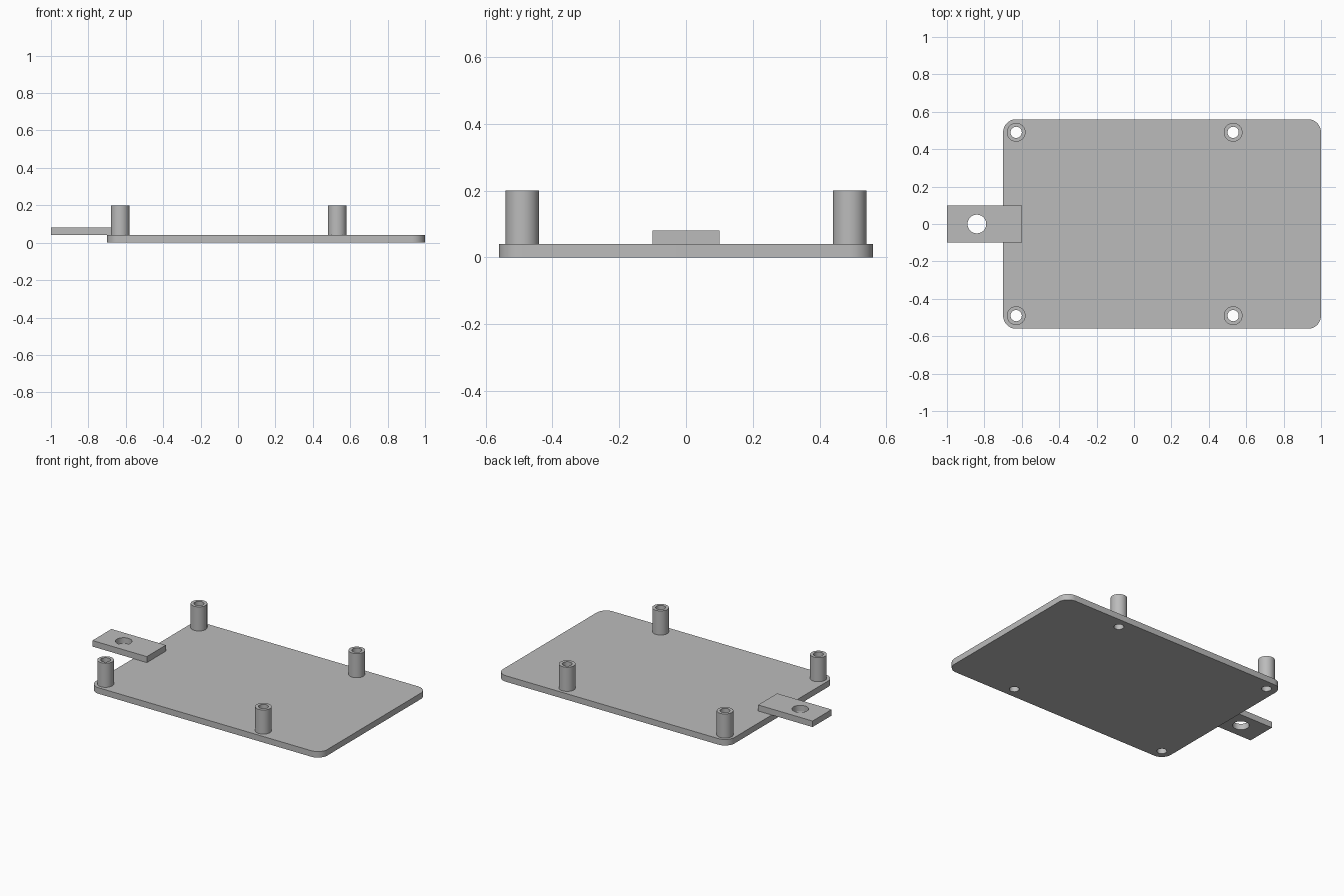
import bpy, bmesh
from math import sin, cos, pi, radians

if "Cube" in bpy.data.objects:
    bpy.data.objects.remove(bpy.data.objects["Cube"], do_unlink=True)

grey = bpy.data.materials.new("plain grey")
grey.use_nodes = True
colour = (0.5, 0.5, 0.5, 1)
grey.diffuse_color = colour
grey.node_tree.nodes["Principled BSDF"].inputs["Base Color"].default_value = colour


def arc(x, y, r, start=0, sweep=2 * pi, steps=48, closed=True):
    count = steps if closed else steps + 1
    return [(x + r * cos(start + sweep * i / steps),
             y + r * sin(start + sweep * i / steps)) for i in range(count)]


def slab(name, loops, bottom, top):
    """Fill an outline and its holes, then extrude it upwards."""
    bm = bmesh.new()
    edges = []
    for loop in loops:
        verts = [bm.verts.new((x, y, bottom)) for x, y in loop]
        edges += [bm.edges.new((v, verts[i - 1])) for i, v in enumerate(verts)]
    bmesh.ops.triangle_fill(bm, edges=edges, use_beauty=True)
    result = bmesh.ops.extrude_face_region(bm, geom=bm.faces[:], use_keep_orig=True)
    raised = [g for g in result["geom"] if isinstance(g, bmesh.types.BMVert)]
    bmesh.ops.translate(bm, verts=raised, vec=(0, 0, top - bottom))
    bmesh.ops.recalc_face_normals(bm, faces=bm.faces[:])
    mesh = bpy.data.meshes.new(name)
    bm.to_mesh(mesh)
    bm.free()
    mesh.materials.append(grey)
    obj = bpy.data.objects.new(name, mesh)
    bpy.context.collection.objects.link(obj)
    bpy.ops.object.select_all(action="DESELECT")
    obj.select_set(True)
    bpy.context.view_layer.objects.active = obj
    bpy.ops.object.shade_smooth_by_angle(angle=radians(30))


left, right, depth, corner = -0.7, 1.0, 0.56, 0.07
plate_top = 0.04
posts = {
    "front_right_standoff": (-0.63, -0.49),
    "back_right_standoff": (-0.63, 0.49),
    "front_left_standoff": (0.53, -0.49),
    "back_left_standoff": (0.53, 0.49),
}

# Base plate with rounded corners and screw holes
centres = [(right - corner, depth - corner), (left + corner, depth - corner),
           (left + corner, corner - depth), (right - corner, corner - depth)]
outline = []
for i, (x, y) in enumerate(centres):
    outline += arc(x, y, corner, i * pi / 2, pi / 2, 12, closed=False)
slab("base_plate", [outline] + [arc(x, y, 0.03) for x, y in posts.values()], 0, plate_top)

# Hollow standoffs
for name, (x, y) in posts.items():
    slab(name, [arc(x, y, 0.05), arc(x, y, 0.03)], plate_top, 0.2)

# Mounting tab with its hole
tab = [(-1, -0.1), (-0.6, -0.1), (-0.6, 0.1), (-1, 0.1)]
slab("mounting_tab", [tab, arc(-0.84, 0, 0.05)], plate_top, 0.08)
